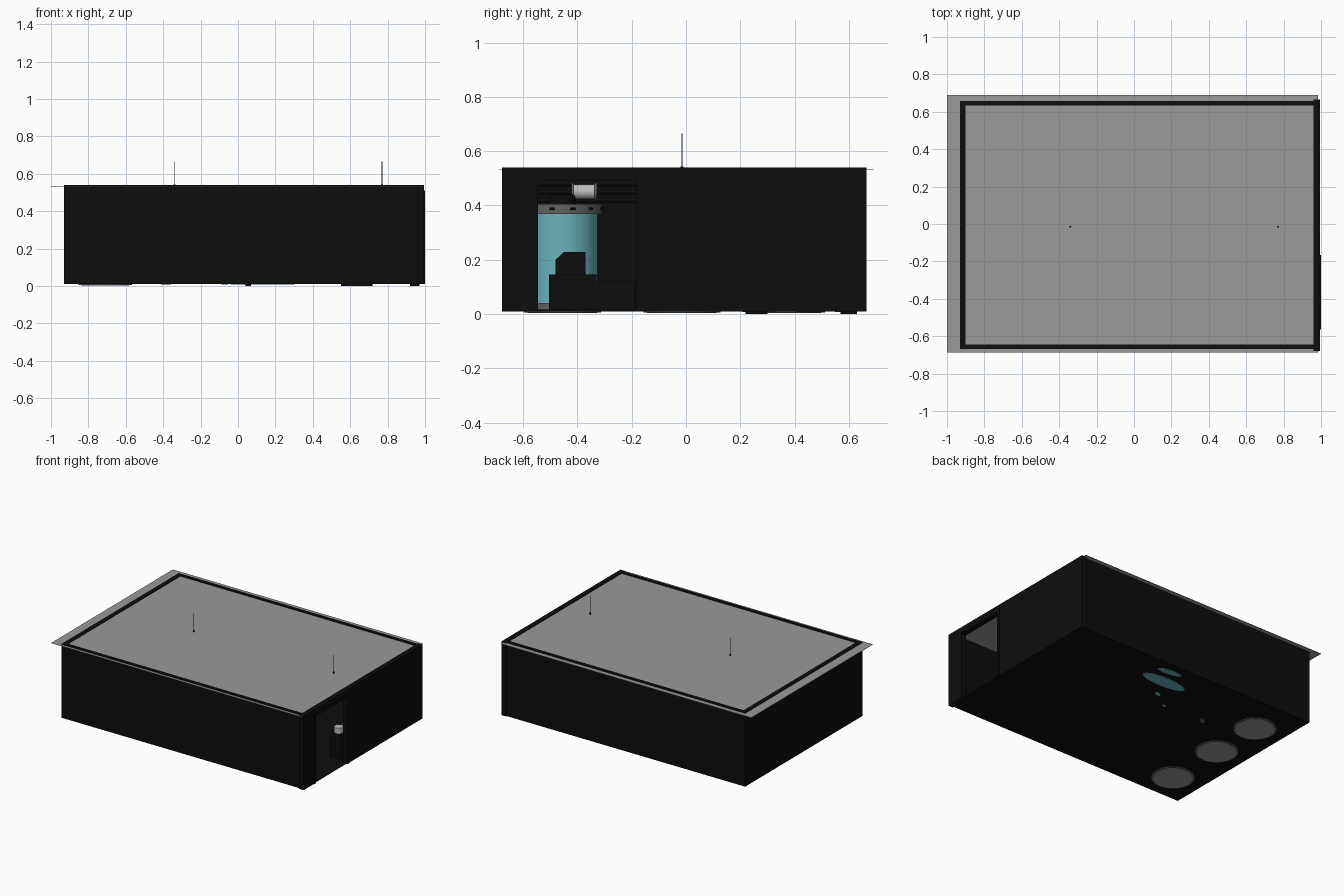
import bpy, bmesh, math
from mathutils import Matrix

cube = bpy.data.objects.get("Cube")
if cube:
    bpy.data.objects.remove(cube, do_unlink=True)


def material(name, r, g, b):
    m = bpy.data.materials.new(name)
    m.use_nodes = True
    m.diffuse_color = (r, g, b, 1)
    m.node_tree.nodes["Principled BSDF"].inputs["Base Color"].default_value = (r, g, b, 1)
    return m


BLACK = material("wall black", 0.004, 0.004, 0.004)
GREY = material("ceiling grey", 0.32, 0.32, 0.32)
STEEL = material("dark steel", 0.12, 0.12, 0.12)
TEAL = material("tank teal", 0.15, 0.45, 0.5)
PALE = material("pale metal", 0.5, 0.5, 0.5)


def finish(name, bm, mat, smooth=False):
    mesh = bpy.data.meshes.new(name)
    bmesh.ops.recalc_face_normals(bm, faces=bm.faces)
    bm.to_mesh(mesh)
    bm.free()
    mesh.materials.append(mat)
    ob = bpy.data.objects.new(name, mesh)
    bpy.context.collection.objects.link(ob)
    if smooth:
        bpy.ops.object.select_all(action="DESELECT")
        ob.select_set(True)
        bpy.context.view_layer.objects.active = ob
        bpy.ops.object.shade_smooth_by_angle(angle=math.radians(35))
    return ob


def box(name, mat, x, y, z):
    """Box from (min, max) pairs on each axis."""
    bm = bmesh.new()
    bmesh.ops.create_cube(bm, size=1)
    for v in bm.verts:
        v.co = [p[0] + (c + 0.5) * (p[1] - p[0]) for c, p in zip(v.co, (x, y, z))]
    return finish(name, bm, mat)


def cylinder(name, mat, centre, radius, length, axis="Z", top=None, sides=40):
    bm = bmesh.new()
    bmesh.ops.create_cone(bm, cap_ends=True, segments=sides, radius1=radius,
                          radius2=radius if top is None else top, depth=length)
    turn = {"Z": Matrix(), "X": Matrix.Rotation(math.pi / 2, 4, "Y"),
            "Y": Matrix.Rotation(math.pi / 2, 4, "X")}[axis]
    bmesh.ops.transform(bm, matrix=Matrix.Translation(centre) @ turn, verts=bm.verts)
    return finish(name, bm, mat, True)


def patch(name, mat, x, y, rx, ry, angle):
    """Flat oval plate showing through the underside of the floor."""
    ob = cylinder(name, mat, (0, 0, 0), 1, 0.004)
    ob.data.transform(Matrix.Translation((x, y, 0.009)) @ Matrix.Rotation(angle, 4, "Z")
                      @ Matrix.Diagonal((rx, ry, 1, 1)))


# Room shell
HEIGHT = (0.01, 0.54)
DOOR_Y, DOOR_TOP = (-0.545, -0.185), 0.49
box("floor", BLACK, (-0.93, 0.99), (-0.668, 0.658), (0.01, 0.016))
box("front_wall", BLACK, (-0.93, 0.99), (-0.668, -0.643), HEIGHT)
box("back_wall", BLACK, (-0.93, 0.99), (0.633, 0.658), HEIGHT)
box("right_wall", BLACK, (-0.93, -0.9), (-0.668, 0.658), HEIGHT)
LEFT = (0.96, 0.995)
box("door_wall_front", BLACK, LEFT, (-0.678, DOOR_Y[0]), HEIGHT)
box("door_wall_back", BLACK, LEFT, (DOOR_Y[1], 0.665), HEIGHT)
box("door_lintel", BLACK, LEFT, DOOR_Y, (DOOR_TOP, HEIGHT[1]))

# Door trim
for i, y in enumerate(((DOOR_Y[0] - 0.02, DOOR_Y[0]), (DOOR_Y[1], DOOR_Y[1] + 0.02))):
    box(f"door_jamb_{i}", BLACK, (0.99, 1.0), y, (0.01, DOOR_TOP + 0.02))
box("door_head", BLACK, (0.99, 1.0), DOOR_Y, (DOOR_TOP, DOOR_TOP + 0.02))

# Thin ceiling sheet, overhanging on three sides
box("ceiling", GREY, (-1.0, 0.985), (-0.687, 0.69), (0.533, 0.535))

# Hanging lamps with cords rising through the ceiling
for i, x in enumerate((-0.34, 0.77)):
    cylinder(f"lamp_cord_{i}", STEEL, (x, -0.015, 0.56), 0.0015, 0.21, sides=8)
    cylinder(f"lamp_rose_{i}", BLACK, (x, -0.015, 0.538), 0.005, 0.012, sides=12)
    cylinder(f"lamp_shade_{i}", BLACK, (x, -0.015, 0.44), 0.05, 0.04, top=0.015)

# Row of three banded tanks along the far wall
TX = -0.71
for i, y in enumerate((-0.455, -0.015, 0.37)):
    cylinder(f"tank_body_{i}", TEAL, (TX, y, 0.2), 0.13, 0.36)
    cylinder(f"tank_lower_band_{i}", STEEL, (TX, y, 0.0225), 0.142, 0.035)
    cylinder(f"tank_base_{i}", GREY, (TX, y, 0.008), 0.128, 0.01)
    cylinder(f"tank_upper_band_{i}", STEEL, (TX, y, 0.387), 0.147, 0.036)
    cylinder(f"tank_neck_{i}", BLACK, (TX, y, 0.42), 0.05, 0.04)
    for k in range(12):
        a = math.tau * (k + 0.5) / 12
        cylinder(f"band_bolt_{i}_{k}", BLACK,
                 (TX + 0.147 * math.cos(a), y + 0.147 * math.sin(a), 0.387),
                 0.009, 0.009, sides=10)
    # Ribbed coupling over the tank
    cylinder(f"coupling_{i}", PALE, (TX, y + 0.08, 0.45), 0.027, 0.09, "Y")
    for k in (-1, 1):
        cylinder(f"coupling_flange_{i}_{k}", STEEL, (TX, y + 0.08 + k * 0.042, 0.45),
                 0.033, 0.01, "Y")

# Overhead pipes
for i, z in enumerate((0.42, 0.45, 0.48)):
    cylinder(f"overhead_pipe_{i}", BLACK, (TX - 0.05, -0.01, z), 0.01, 1.2, "Y", sides=16)

# Dark machine inside the doorway
box("machine_base", BLACK, (-0.2, 0.2), (-0.505, -0.33), (0.01, 0.145))
box("machine_body", BLACK, (-0.15, 0.15), (-0.48, -0.37), (0.14, 0.2))
hood = box("machine_hood", BLACK, (-0.15, 0.15), (-0.48, -0.37), (0.2, 0.228))
for v in hood.data.vertices:
    if v.co.z > 0.21 and v.co.y < -0.4:
        v.co.y += 0.03
box("machine_side", BLACK, (-0.2, 0.2), (-0.33, -0.19), (0.01, 0.12))

# Small drum on a stand beside the door
box("drum_stand", BLACK, (0.85, 0.93), (-0.17, -0.09), (0.01, 0.19))
cylinder("drum", PALE, (0.89, -0.13, 0.21), 0.03, 0.04, sides=24)

# Plates and feet on the underside
patch("teal_patch_large", TEAL, 0.13, 0.455, 0.17, 0.05, 0.0)
patch("teal_patch_back", TEAL, 0.18, 0.575, 0.09, 0.025, -0.1)
patch("teal_patch_small", TEAL, 0.06, 0.31, 0.025, 0.015, 0.3)
patch("teal_patch_tiny", TEAL, -0.07, 0.22, 0.018, 0.01, 0.3)
patch("steel_patch", STEEL, -0.385, 0.23, 0.03, 0.015, 0.6)
for i, (x, y, w) in enumerate(((0.635, 0.27, 0.085), (0.945, 0.6, 0.025), (0.055, 0.25, 0.015))):
    box(f"floor_pad_{i}", BLACK, (x - w, x + w), (y - 0.03, y + 0.03), (0.0, 0.012))
